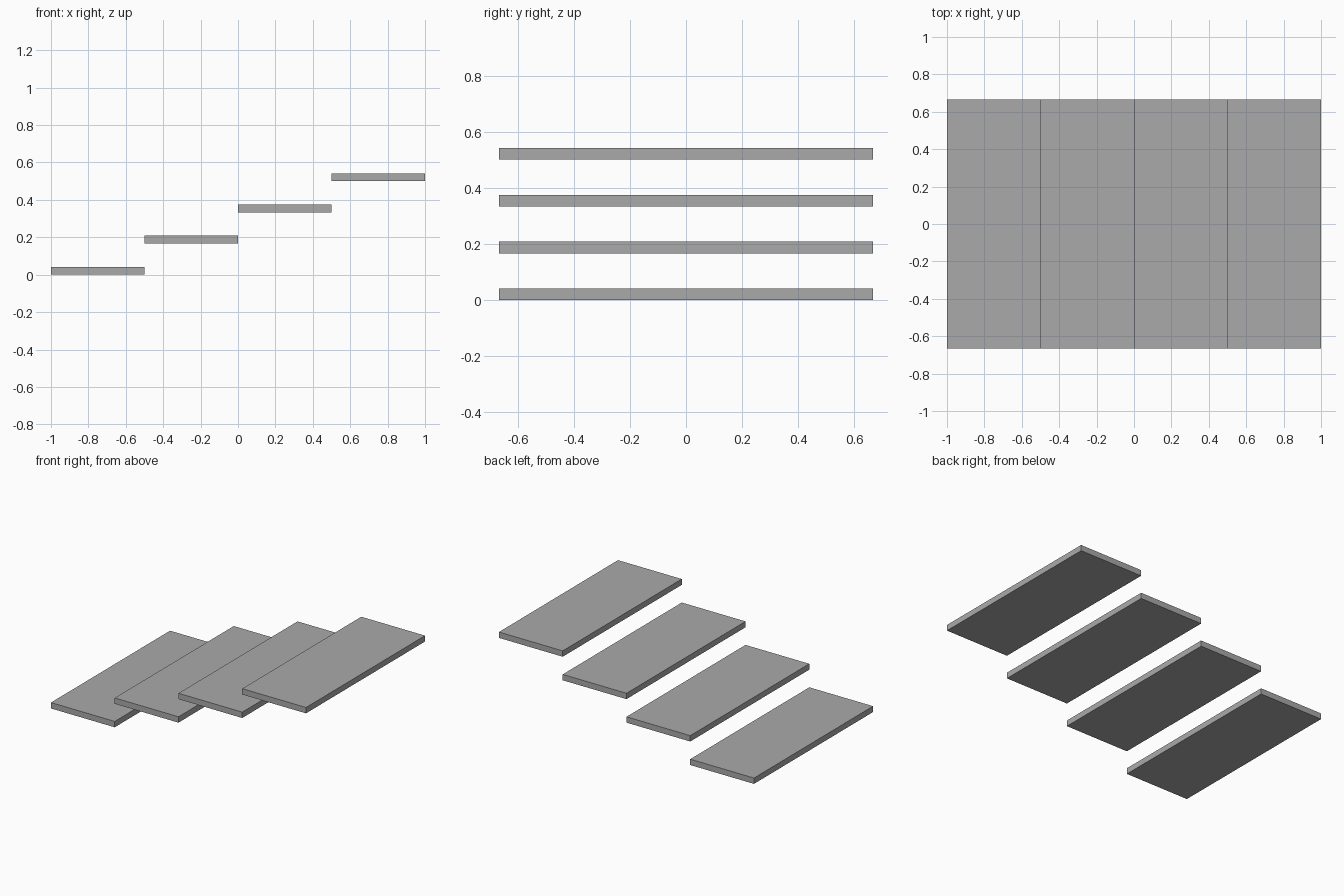
import bpy
import bmesh
from mathutils import Matrix, Vector

default_cube = bpy.data.objects.get("Cube")
if default_cube:
    bpy.data.objects.remove(default_cube, do_unlink=True)

# Staircase proportions
STEPS = 4
RUN = 2 / STEPS
RISE = RUN / 3
DEPTH = RUN * 8 / 3
THICKNESS = RUN / 12


def make_material(name, colour):
    mat = bpy.data.materials.new(name)
    mat.use_nodes = True
    mat.diffuse_color = colour
    mat.node_tree.nodes["Principled BSDF"].inputs["Base Color"].default_value = colour
    return mat


def make_slab(name, size, location, mat):
    mesh = bpy.data.meshes.new(name)
    bm = bmesh.new()
    bmesh.ops.create_cube(bm, size=1, matrix=Matrix.Diagonal(Vector((*size, 1))))
    bm.to_mesh(mesh)
    bm.free()
    mesh.materials.append(mat)
    obj = bpy.data.objects.new(name, mesh)
    obj.location = location
    bpy.context.collection.objects.link(obj)
    return obj


grey = make_material("plain_grey", (0.4, 0.4, 0.4, 1))

# Floating treads, rising towards +x
for i in range(STEPS):
    x = -1 + RUN * (i + 0.5)
    z = RISE * i + THICKNESS / 2
    make_slab(f"stair_tread_{i + 1}", (RUN, DEPTH, THICKNESS), (x, 0, z), grey)
